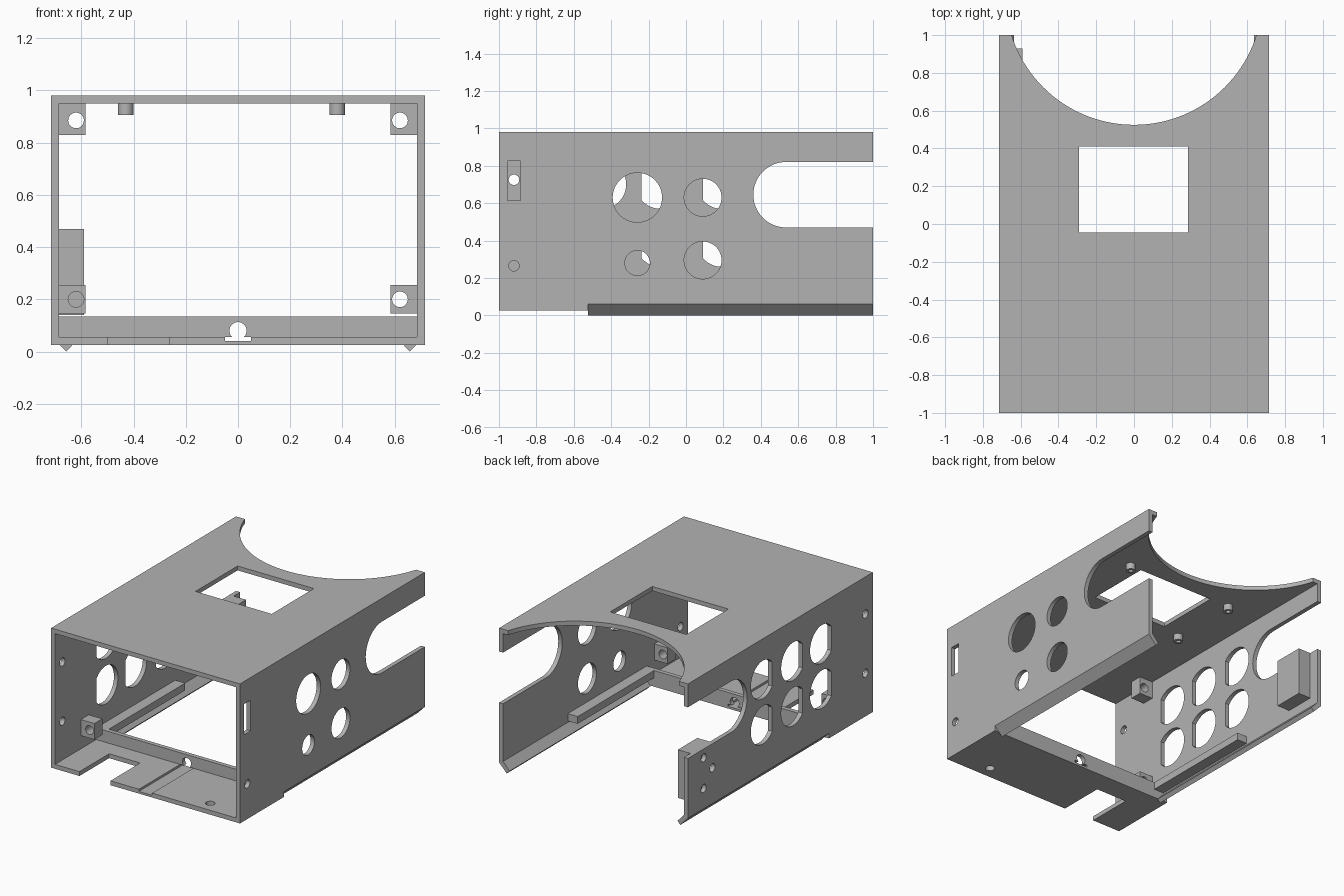
import bpy, bmesh, math
from mathutils import Matrix, Vector

old = bpy.data.objects.get("Cube")
if old:
    bpy.data.objects.remove(old, do_unlink=True)

grey = bpy.data.materials.new("plain grey")
grey.use_nodes = True
GREY = (0.45, 0.45, 0.45, 1)
grey.diffuse_color = GREY
grey.node_tree.nodes["Principled BSDF"].inputs["Base Color"].default_value = GREY

W, T, TOP, BASE, SEAM = 0.715, 0.03, 0.98, 0.025, -0.525
IN = W - T


def finish(name, bm):
    bmesh.ops.recalc_face_normals(bm, faces=bm.faces)
    mesh = bpy.data.meshes.new(name)
    bm.to_mesh(mesh)
    bm.free()
    mesh.materials.append(grey)
    ob = bpy.data.objects.new(name, mesh)
    bpy.context.collection.objects.link(ob)
    return ob


def box(name, x, y, z):
    bm = bmesh.new()
    bmesh.ops.create_cube(bm, size=1)
    for v in bm.verts:
        v.co = Vector([(r[0] + r[1]) / 2 + c * (r[1] - r[0]) for r, c in zip((x, y, z), v.co)])
    return finish(name, bm)


def rod(name, centre, radius, length, axis, segments=64):
    bm = bmesh.new()
    turn = {"X": Matrix.Rotation(math.pi / 2, 4, "Y"),
            "Y": Matrix.Rotation(math.pi / 2, 4, "X"), "Z": Matrix()}[axis]
    bmesh.ops.create_cone(bm, cap_ends=True, segments=segments, radius1=radius, radius2=radius,
                          depth=length, matrix=Matrix.Translation(centre) @ turn)
    return finish(name, bm)


def extrude_y(name, outline, y0, y1):
    bm = bmesh.new()
    face = bm.faces.new([bm.verts.new((x, y0, z)) for x, z in outline])
    new = bmesh.ops.extrude_face_region(bm, geom=[face])["geom"]
    bmesh.ops.translate(bm, vec=(0, y1 - y0, 0),
                        verts=[g for g in new if isinstance(g, bmesh.types.BMVert)])
    return finish(name, bm)


def combine(target, others, operation="DIFFERENCE"):
    for other in others:
        mod = target.modifiers.new("cut", "BOOLEAN")
        mod.operation, mod.solver, mod.object = operation, "EXACT", other
    mesh = bpy.data.meshes.new_from_object(
        target.evaluated_get(bpy.context.evaluated_depsgraph_get()))
    target.modifiers.clear()
    target.data = mesh
    for other in others:
        bpy.data.objects.remove(other, do_unlink=True)
    return target


# Rear channel: roof, side walls and inward-sloping bottom flanges
half = [(IN, TOP - T), (IN, 0.075), (0.636, 0.022), (0.657, 0), (W, 0.06), (W, TOP)]
shell = extrude_y("housing_shell", half + [(-x, z) for x, z in reversed(half)], SEAM, 1)

# Front sleeve with a floor
sleeve = box("sleeve", (-W, W), (-1, SEAM), (BASE, TOP))
combine(sleeve, [box("bore", (-IN, IN), (-1.1, 0), (BASE + T, TOP - T))])
combine(shell, [sleeve], "UNION")

# Roof openings
cuts = [box("window", (-0.29, 0.287), (-0.045, 0.41), (0.9, 1.1)),
        rod("arc", (0, 1.205, 1), 0.68, 0.2, "Z", 128)]

# Floor notch, groove and screw hole
cuts += [box("notch", (-0.5, -0.265), (-1.1, -0.68), (-0.1, 0.1)),
         box("groove", (-0.05, 0.05), (-1.1, -0.5), (0.04, 0.1)),
         rod("floor_hole", (0.43, -0.915, 0.04), 0.03, 0.1, "Z", 32)]

# Rounded open slots at the back of both walls
for s in (-1, 1):
    cuts += [box("slot", (s * W - 0.06, s * W + 0.06), (0.535, 1.1), (0.47, 0.82)),
             rod("slot_end", (s * W, 0.535, 0.645), 0.175, 0.1, "X")]

# Left wall: four round holes, a narrow slot and a screw hole
for y, z, r in ((-0.26, 0.63, 0.132), (0.09, 0.63, 0.1), (-0.26, 0.28, 0.067),
                (0.09, 0.295, 0.1), (-0.92, 0.265, 0.028)):
    cuts.append(rod("left_hole", (W, y, z), r, 0.1, "X"))
cuts.append(box("left_slot", (W - 0.05, W + 0.05), (-0.955, -0.885), (0.615, 0.825)))

# Right wall: six holes flattened on their front side, and screw holes
for y in (-0.45, -0.138, 0.19):
    for z in (0.39, 0.7):
        hole = rod("right_hole", (-W, y, z), 0.13, 0.1, "X")
        flat = box("flat", (-1, 0), (y - 0.3, y - 0.1), (z - 0.3, z + 0.3))
        cuts.append(combine(hole, [flat]))
for y, z in ((-0.92, 0.725), (-0.92, 0.32), (0.83, 0.41), (0.735, 0.305), (0.83, 0.2)):
    cuts.append(rod("right_screw_hole", (-W, y, z), 0.028, 0.1, "X", 32))
combine(shell, cuts)

# Upright lip behind the floor
lip = box("floor_lip", (-IN, IN), (SEAM - T, SEAM), (BASE + T, 0.135))
combine(lip, [rod("lip_hole", (0, SEAM, 0.08), 0.033, 0.2, "Y", 32)])
parts = [shell, lip]

for s, side in ((1, "left"), (-1, "right")):
    # Guide rails along the walls
    box(side + "_guide_rail", sorted((s * 0.61, s * IN)), (SEAM, 0.3), (0.085, 0.135))
    # Drilled corner blocks
    for level, z0, z1, hz in (("lower", 0.145, 0.255, 0.2), ("upper", 0.83, TOP - T, 0.885)):
        block = box(f"{side}_{level}_corner_block", sorted((s * 0.583, s * IN)),
                    (-0.72, -0.635), (z0, z1))
        parts.append(combine(block, [rod("bore", (s * 0.62, -0.68, hz), 0.03, 0.3, "Y", 32)]))

# Rear block on the right wall
box("rear_block", (-IN, -0.59), (0.72, 0.93), (0.14, 0.47))

# Hollow posts under the roof
for x in (-0.43, 0.38):
    for y in (-0.075, 0.42):
        post = rod("roof_post", (x, y, 0.927), 0.03, 0.044, "Z", 32)
        parts.append(combine(post, [rod("bore", (x, y, 0.9), 0.015, 0.06, "Z", 24)]))

# Smooth the round walls, keep edges sharp
bpy.ops.object.select_all(action="DESELECT")
for ob in parts:
    ob.select_set(True)
bpy.context.view_layer.objects.active = shell
bpy.ops.object.shade_smooth_by_angle(angle=math.radians(30))
